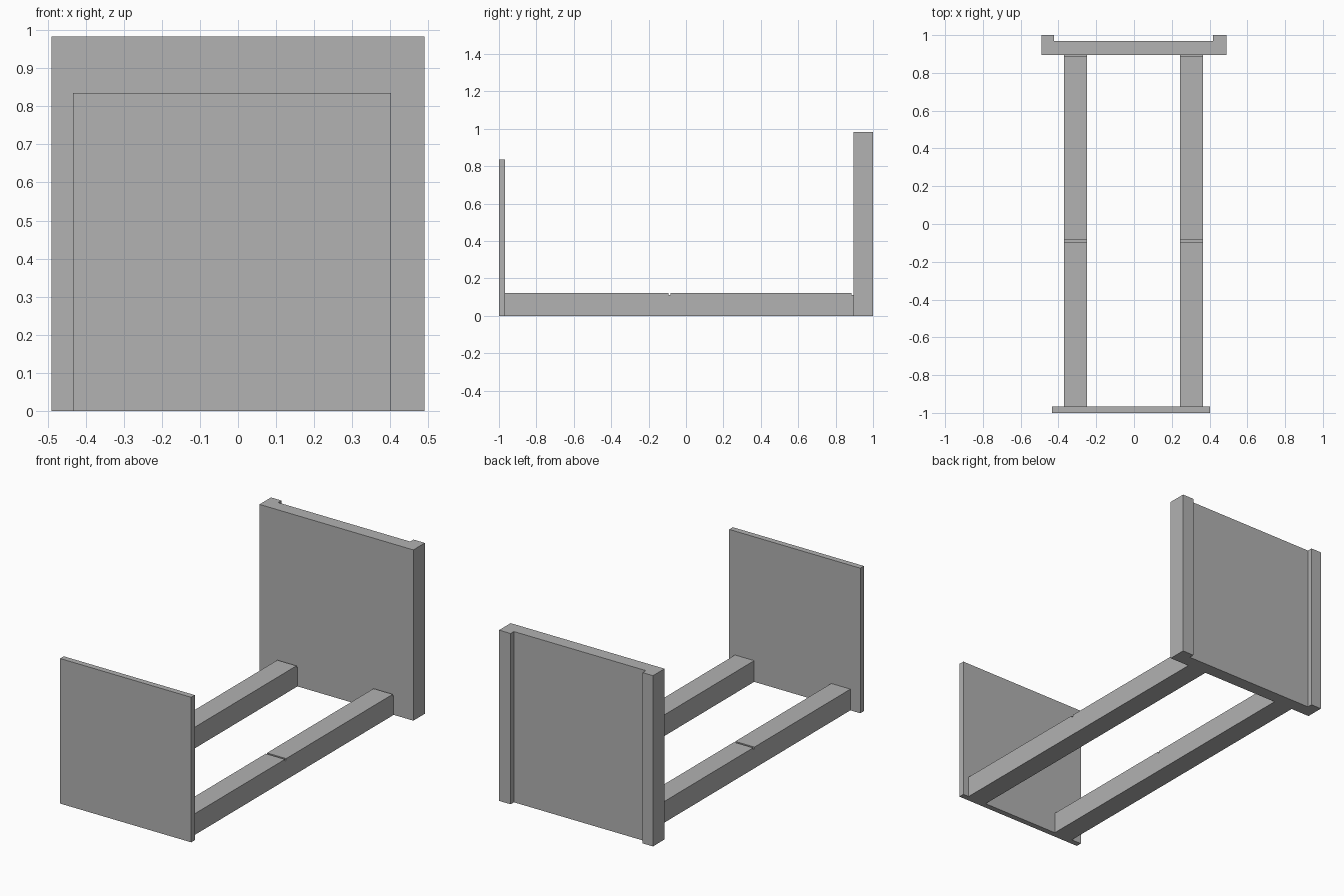
import bpy
import bmesh

cube = bpy.data.objects.get("Cube")
if cube:
    bpy.data.objects.remove(cube, do_unlink=True)

grey = bpy.data.materials.new("plain grey")
grey.use_nodes = True
colour = (0.445, 0.445, 0.445, 1)
grey.diffuse_color = colour
grey.node_tree.nodes["Principled BSDF"].inputs["Base Color"].default_value = colour


def prism(name, profile, offset):
    """Extrude a flat closed profile along an offset vector."""
    bm = bmesh.new()
    face = bm.faces.new([bm.verts.new(p) for p in profile])
    result = bmesh.ops.extrude_face_region(bm, geom=[face], use_keep_orig=True)
    moved = [v for v in result["geom"] if isinstance(v, bmesh.types.BMVert)]
    bmesh.ops.translate(bm, verts=moved, vec=offset)
    bmesh.ops.recalc_face_normals(bm, faces=bm.faces)
    mesh = bpy.data.meshes.new(name)
    bm.to_mesh(mesh)
    bm.free()
    mesh.materials.append(grey)
    obj = bpy.data.objects.new(name, mesh)
    bpy.context.collection.objects.link(obj)
    return obj


# Headboard: a panel with a post along each rear edge
front, panel_back, back = 0.895, 0.97, 1.0
plan = [(-0.49, front), (0.49, front), (0.49, back), (0.417, back),
        (0.417, panel_back), (-0.423, panel_back), (-0.423, back), (-0.49, back)]
prism("headboard", [(x, y, 0) for x, y in plan], (0, 0, 0.983))

# Footboard: a thin panel, slightly off centre
foot = [(-0.433, -1), (0.402, -1), (0.402, -0.967), (-0.433, -0.967)]
prism("footboard", [(x, y, 0) for x, y in foot], (0, 0, 0.835))

# Side rails: shallow grooves across the top at mid length and at the headboard
top, groove = 0.122, 0.112
side = [(-0.967, 0), (front, 0), (front, groove), (0.886, groove), (0.886, top),
        (-0.083, top), (-0.083, groove), (-0.094, groove), (-0.094, top), (-0.967, top)]
for name, x in (("right_rail", -0.37), ("left_rail", 0.243)):
    prism(name, [(x, y, z) for y, z in side], (0.122, 0, 0))
